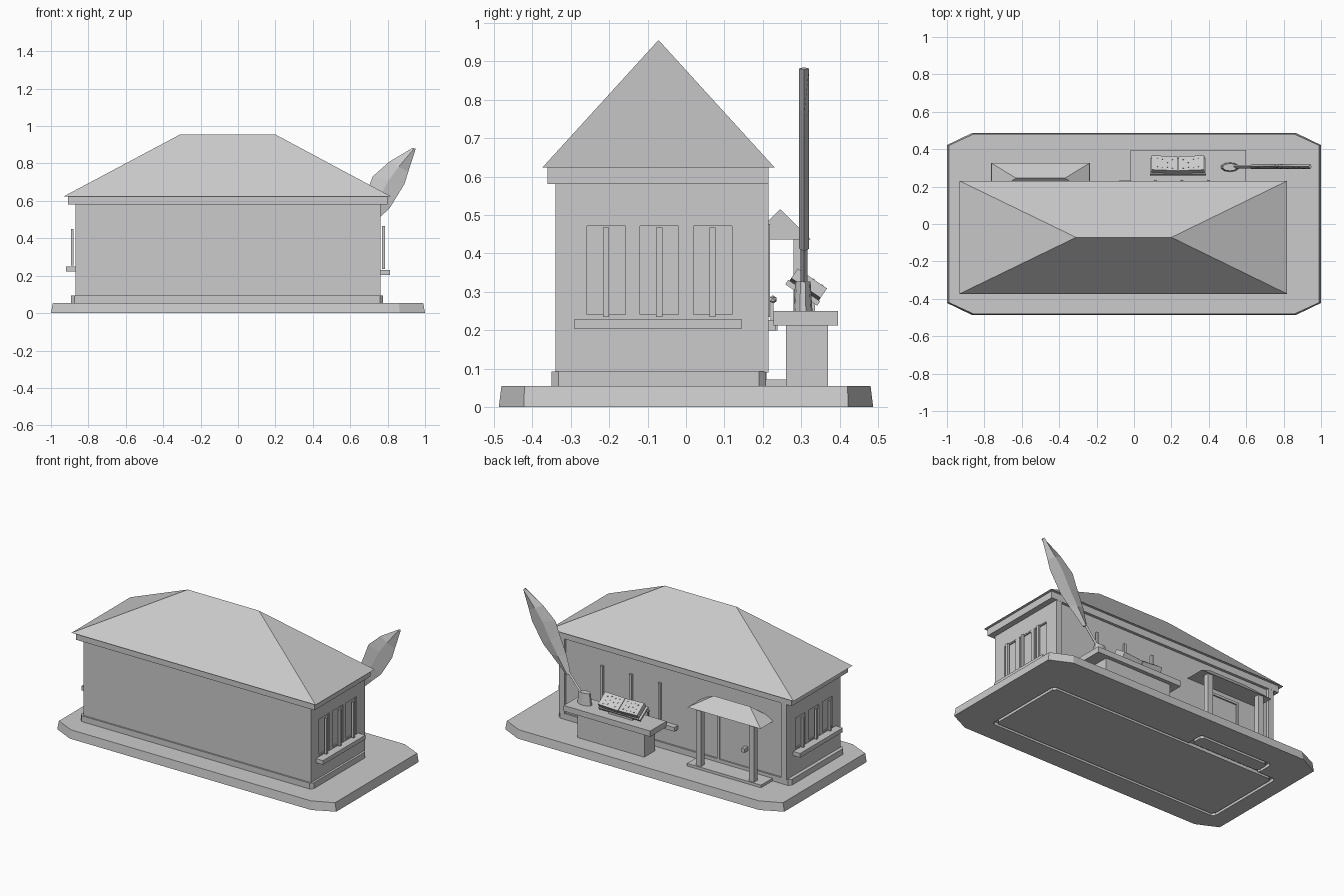
import bpy, bmesh, math
from mathutils import Matrix, Vector

if "Cube" in bpy.data.objects:
    bpy.data.objects.remove(bpy.data.objects["Cube"], do_unlink=True)

STONE = bpy.data.materials.new("light_grey")
STONE.use_nodes = True
GREY = (0.6, 0.6, 0.6, 1)
STONE.diffuse_color = GREY
STONE.node_tree.nodes["Principled BSDF"].inputs["Base Color"].default_value = GREY


def finish(name, bm):
    bmesh.ops.recalc_face_normals(bm, faces=bm.faces)
    mesh = bpy.data.meshes.new(name)
    bm.to_mesh(mesh)
    bm.free()
    mesh.materials.append(STONE)
    ob = bpy.data.objects.new(name, mesh)
    bpy.context.collection.objects.link(ob)
    return ob


def add_box(bm, x, y, z, matrix=Matrix()):
    size = Vector((x[1] - x[0], y[1] - y[0], z[1] - z[0]))
    mid = Vector((x[0] + x[1], y[0] + y[1], z[0] + z[1])) / 2
    bmesh.ops.create_cube(bm, size=1, matrix=matrix @ Matrix.Translation(mid) @ Matrix.Diagonal((*size, 1)))


def box(name, x, y, z, matrix=Matrix()):
    bm = bmesh.new()
    add_box(bm, x, y, z, matrix)
    return finish(name, bm)


def loft(name, rings, capped=True):
    bm = bmesh.new()
    loops = [[bm.verts.new(p) for p in ring] for ring in rings]
    pairs = list(zip(loops, loops[1:]))
    if capped:
        bm.faces.new(loops[0])
        bm.faces.new(loops[-1])
    else:
        pairs.append((loops[-1], loops[0]))
    for a, b in pairs:
        for i in range(len(a)):
            j = (i + 1) % len(a)
            bm.faces.new((a[i], a[j], b[j], b[i]))
    return finish(name, bm)


def octagon(x, y, cut, z):
    (x0, x1), (y0, y1), (a, b) = x, y, cut
    return [(x0 + a, y0, z), (x1 - a, y0, z), (x1, y0 + b, z), (x1, y1 - b, z),
            (x1 - a, y1, z), (x0 + a, y1, z), (x0, y1 - b, z), (x0, y0 + b, z)]


def hip_roof(name, x, y, z, ridge):
    bm = bmesh.new()
    c = [bm.verts.new((px, py, z[0])) for px, py in
         ((x[0], y[0]), (x[1], y[0]), (x[1], y[1]), (x[0], y[1]))]
    a, b = [bm.verts.new((px, sum(y) / 2, z[1])) for px in ridge]
    for f in ((c[0], c[1], b, a), (c[2], c[3], a, b), (c[1], c[2], b), (c[3], c[0], a), c):
        bm.faces.new(f)
    return finish(name, bm)


def cut(target, cutter):
    mod = target.modifiers.new("cut", "BOOLEAN")
    mod.operation, mod.object, mod.solver = "DIFFERENCE", cutter, "EXACT"
    cutter.hide_render = True
    cutter.hide_set(True)


def groove(name, x, y, width):
    rings = []
    for inset, z in ((0, -.02), (0, .02), (width, .02), (width, -.02)):
        rings.append(octagon((x[0] + inset, x[1] - inset), (y[0] + inset, y[1] - inset), (.018, .018), z))
    return loft(name, rings, capped=False)


# Ground slab with grooves following the house and step underneath
base = loft("base", [octagon((-1, 1), (-.487, .487), (.135, .065), 0),
                     octagon((-.99, .99), (-.48, .48), (.13, .06), .055)])
cut(base, groove("house_groove_cutter", (-.893, .776), (-.35, .208), .018))
cut(base, groove("step_groove_cutter", (-.765, -.235), (.2, .325), .018))

# House body: plinth, walls, rear corner posts, eave and roof
loft("plinth", [octagon((-.893, .776), (-.35, .208), (.018, .018), z) for z in (.05, .093)])
walls = box("walls", (-.87, .762), (-.34, .197), (.09, .59))
for side, x in (("left", (.722, .762)), ("right", (-.87, -.832))):
    box(side + "_rear_corner_post", x, (.19, .214), (.09, .59))
box("eave", (-.908, .8), (-.36, .215), (.58, .624))
hip_roof("roof", (-.932, .818), (-.373, .23), (.624, .955), (-.31, .2))

# End windows: recess, thin frame, upright bar and sill
cutters = bmesh.new()
for side, wall, out, z0, z1 in (("left", .762, 1, .235, .477), ("right", -.87, -1, .255, .46)):
    def span(a, b):
        return tuple(sorted((wall + out * a, wall + out * b)))
    for n in range(3):
        y = -.208 + n * .1385
        name = f"{side}_window_{n + 1}"
        add_box(cutters, span(-.009, .01), (y - .056, y + .056), (z0, z1))
        frame = bmesh.new()
        for s in (-1, 1):
            edge = sorted((y + s * .05, y + s * .056))
            add_box(frame, span(-.01, -.002), edge, (z0, z1))
        for z in (z0, z1 - .006):
            add_box(frame, span(-.01, -.002), (y - .05, y + .05), (z, z + .006))
        finish(name + "_frame", frame)
        box(name + "_bar", span(.009, .023), (y - .008, y + .008), (z0, z1 - .01))
    box(side + "_window_sill", span(-.005, .05), (-.29, .145), (z0 - .032, z0 - .005))
cut(walls, finish("window_cutter", cutters))

# Rear window bars, sill and small knobs standing on it
for n in range(3):
    x = .04 + n * .207
    box(f"rear_window_bar_{n + 1}", (x - .008, x + .008), (.203, .218), (.235, .477))
    k = .115 + n * .142
    bm = bmesh.new()
    add_box(bm, (k - .004, k + .004), (.22, .228), (.22, .275))
    bmesh.ops.create_icosphere(bm, subdivisions=1, radius=.011, matrix=Matrix.Translation((k, .226, .28)))
    finish(f"sill_knob_{n + 1}", bm)
box("rear_window_sill", (-.08, .575), (.19, .233), (.2, .227))

# Porch: step, posts and roof
box("porch_step", (-.765, -.235), (.19, .325), (.05, .072))
for side, x in (("left", -.31), ("right", -.69)):
    box(side + "_porch_post", (x - .018, x + .018), (.28, .316), (.07, .44))
hip_roof("porch_roof", (-.762, -.238), (.165, .325), (.436, .515), (-.63, -.37))

# Door with surround and handle
box("door", (-.6, -.385), (.19, .2), (.072, .39))
for side, x in (("left", -.385), ("right", -.615)):
    box(side + "_door_jamb", (x, x + .015), (.19, .209), (.072, .405))
box("door_lintel", (-.6, -.385), (.19, .209), (.39, .405))
box("door_handle", (-.585, -.563), (.195, .238), (.2, .225))

# Desk
box("desk_top", (-.02, .6), (.228, .395), (.213, .25))
box("desk_pedestal", (.04, .52), (.26, .37), (.05, .215))

# Open book on a slanted rest
tilt = Matrix.Translation((.235, .312, .31)) @ Matrix.Rotation(math.radians(-34), 4, "X")
box("book_cover", (-.15, .15), (-.05, .05), (-.022, -.008), tilt)
loft("book_rest", [[(x, .285, .249), (x, .335, .249), (x, .335, .278), (x, .285, .312)] for x in (.15, .32)])
for s, side in ((1, "left"), (-1, "right")):
    lean = tilt @ Matrix.Rotation(math.radians(-4 * s), 4, "Y")
    box(side + "_pages", sorted((s * .003, s * .142)), (-.046, .046), (-.01, .02), lean)
    dots = bmesh.new()
    for i in range(4):
        for j in range(3):
            x, y = s * (.03 + i * .027), -.03 + j * .028 + .006 * (i % 2)
            add_box(dots, (x - .003, x + .003), (y - .003, y + .003), (.019, .023), lean)
    finish(side + "_page_marks", dots)

# Inkwell
bm = bmesh.new()
bmesh.ops.create_cone(bm, cap_ends=True, segments=10, radius1=.025, radius2=.02, depth=.078,
                      matrix=Matrix.Translation((.513, .304, .288)) @ Matrix.Diagonal((2, 1, 1, 1)))
finish("inkwell", bm)

# Quill: stem and diamond-section feather
Y = .307
loft("quill_stem", [[(x - .011, Y, z), (x, Y - .009, z), (x + .011, Y, z), (x, Y + .009, z)]
                    for x, z in ((.52, .3), (.63, .43))])
edges = [((.612, .42), (.645, .405)), ((.64, .53), (.75, .505)), ((.69, .65), (.81, .56)),
         ((.72, .73), (.89, .69)), ((.81, .81), (.91, .755)), ((.935, .884), (.95, .878))]
rings = []
for (lx, lz), (rx, rz) in edges:
    mx, mz = (lx + rx) / 2, (lz + rz) / 2
    rings.append([(lx, Y, lz), (mx, Y - .013, mz), (rx, Y, rz), (mx, Y + .013, mz)])
loft("quill_feather", rings)
